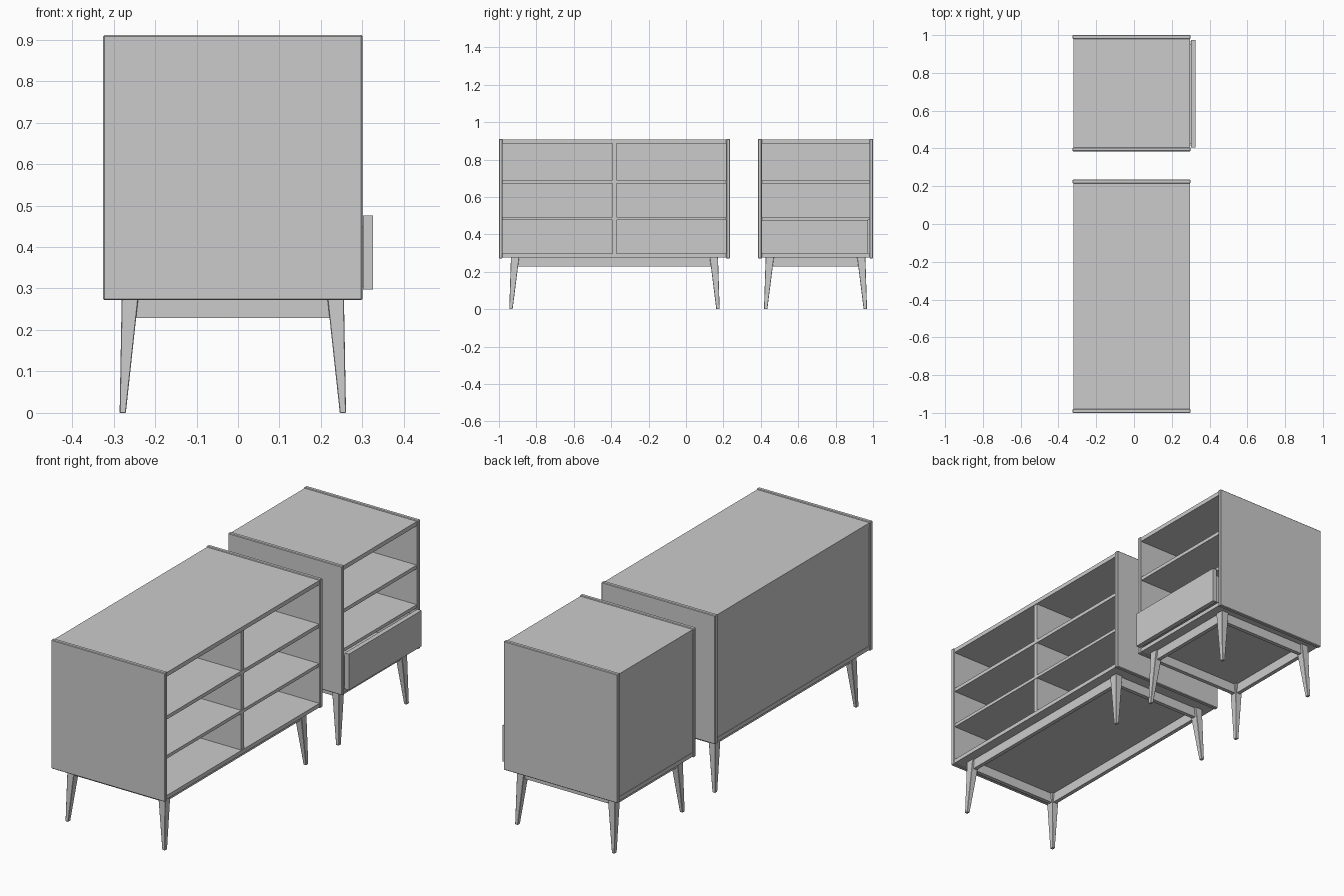
import bpy, bmesh

if "Cube" in bpy.data.objects:
    bpy.data.objects.remove(bpy.data.objects["Cube"])

XC = -0.0125                 # depth centre of the carcass
X0, X1 = -0.325, 0.30        # back and open edge
ZB, ZT = 0.272, 0.911        # carcass bottom and top
T = 0.02                     # board thickness


def mesh_object(name, bm, bevel=0.0):
    bmesh.ops.recalc_face_normals(bm, faces=bm.faces)
    me = bpy.data.meshes.new(name)
    bm.to_mesh(me)
    bm.free()
    ob = bpy.data.objects.new(name, me)
    bpy.context.collection.objects.link(ob)
    if bevel:
        mod = ob.modifiers.new("soft_edges", 'BEVEL')
        mod.width = bevel
        mod.segments = 1
    return ob


def prism(name, bottom, top, bevel=0.0):
    """Box-like solid between two rectangles given as (x0, x1, y0, y1, z)."""
    bm = bmesh.new()
    rings = []
    for x0, x1, y0, y1, z in (bottom, top):
        rings.append([bm.verts.new(p) for p in
                      ((x0, y0, z), (x1, y0, z), (x1, y1, z), (x0, y1, z))])
    a, b = rings
    bm.faces.new(a[::-1])
    bm.faces.new(b)
    for i in range(4):
        j = (i + 1) % 4
        bm.faces.new((a[i], a[j], b[j], b[i]))
    return mesh_object(name, bm, bevel)


def box(name, x, y, z, bevel=0.0):
    return prism(name, (*x, *y, z[0]), (*x, *y, z[1]), bevel)


def cabinet(name, y0, y1, leg_inset, divider):
    i0, i1 = y0 + T, y1 - T
    # end panels stand slightly proud of the boards between them
    for tag, a, b in (("near", y0, i0), ("far", i1, y1)):
        box(f"{name}_{tag}_end_panel", (X0, X1), (a, b), (ZB, ZT), 0.003)
    bx = (X0 + 0.004, X1 - 0.004)
    box(f"{name}_top", bx, (i0, i1), (0.886, 0.907))
    box(f"{name}_bottom", bx, (i0, i1), (0.277, 0.297))
    box(f"{name}_back_panel", (X0 + 0.006, X0 + 0.02), (i0, i1), (0.297, 0.886))
    # shelves and optional centre divider
    levels = [(0.478, 0.494), (0.672, 0.69)]
    for k, z in enumerate(levels):
        box(f"{name}_shelf_{k + 1}", (X0 + 0.02, X1 - 0.006), (i0, i1), z)
    yc = (y0 + y1) / 2
    if divider:
        edges = [0.297, *[e for z in levels for e in z], 0.886]
        for k in range(3):
            box(f"{name}_divider_{k + 1}", (X0 + 0.02, X1 - 0.008),
                (yc - 0.011, yc + 0.011), (edges[2 * k], edges[2 * k + 1]))
    # tapered splayed legs
    h = (y1 - y0) / 2 - leg_inset
    for sx, xn in ((-1, "back"), (1, "front")):
        for sy, yn in ((-1, "near"), (1, "far")):
            def rect(xa, xb, ya, yb, z):
                return (*sorted((XC + sx * xa, XC + sx * xb)),
                        *sorted((yc + sy * ya, yc + sy * yb)), z)
            prism(f"{name}_{xn}_{yn}_leg",
                  rect(0.258, 0.273, h - 0.018, h, 0.0),
                  rect(0.228, 0.268, h - 0.053, h - 0.009, 0.277), 0.0015)
    # apron rails between the legs
    hy = h - 0.035
    for s, tag in ((-1, "back"), (1, "front")):
        x = XC + s * 0.249
        box(f"{name}_{tag}_rail", (x - 0.01, x + 0.01), (yc - hy, yc + hy), (0.229, 0.277))
    for s, tag in ((-1, "near"), (1, "far")):
        y = yc + s * (h - 0.03)
        box(f"{name}_{tag}_rail", (XC - 0.24, XC + 0.24), (y - 0.01, y + 0.01), (0.229, 0.277))


cabinet("wide_cabinet", -1.0, 0.235, 0.055, True)
cabinet("narrow_cabinet", 0.385, 1.0, 0.032, False)

# drawer in the lowest bay of the narrow cabinet
box("drawer_front", (0.302, 0.325), (0.405, 0.974), (0.298, 0.476))
for tag, y in (("near", (0.415, 0.43)), ("far", (0.95, 0.965))):
    box(f"drawer_{tag}_side", (-0.27, 0.302), y, (0.305, 0.45))
box("drawer_back", (-0.27, -0.255), (0.43, 0.95), (0.305, 0.45))
box("drawer_base", (-0.255, 0.302), (0.43, 0.95), (0.305, 0.315))
